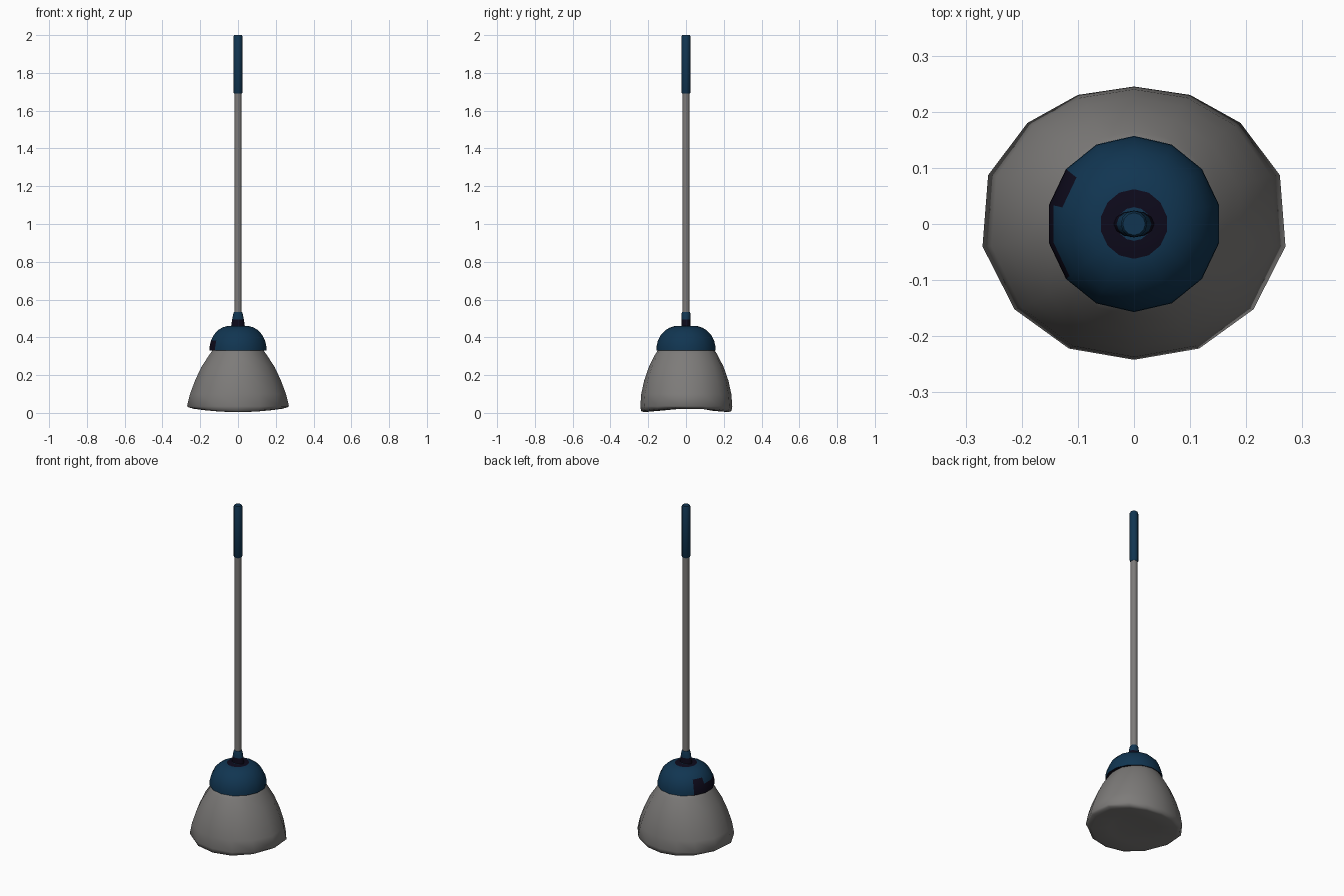
import bpy, bmesh, math

if "Cube" in bpy.data.objects:
    bpy.data.objects.remove(bpy.data.objects["Cube"])

def mat(name, rgb):
    m = bpy.data.materials.new(name)
    m.diffuse_color = (*rgb, 1)
    m.use_nodes = True
    m.node_tree.nodes["Principled BSDF"].inputs["Base Color"].default_value = m.diffuse_color
    return m

GREY = mat("warm_grey", (0.205, 0.198, 0.192))
BLUE = mat("deep_blue", (0.0055, 0.036, 0.083))
DARK = mat("dark_purple", (0.004, 0.003, 0.011))

def unit_ring(n):
    # starts at +y so that a corner points to the back
    return [(math.sin(2 * math.pi * i / n), math.cos(2 * math.pi * i / n)) for i in range(n)]

def loft(name, rings, outline, mats, angle=50, sag=None, rule=None):
    """Skin (rx, ry, z) rings of a shared outline and close both ends."""
    bm = bmesh.new()
    n = len(outline)
    loops = []
    for k, (rx, ry, z) in enumerate(rings):
        loops.append([bm.verts.new((u * rx, v * ry, z + (sag(k, u, v) if sag else 0)))
                      for u, v in outline])
    for k, (a, b) in enumerate(zip(loops, loops[1:])):
        for i in range(n):
            j = (i + 1) % n
            f = bm.faces.new((a[i], a[j], b[j], b[i]))
            if rule:
                f.material_index = rule(k, i)
    bm.faces.new(loops[0])
    bm.faces.new(loops[-1])
    bmesh.ops.recalc_face_normals(bm, faces=bm.faces[:])
    me = bpy.data.meshes.new(name)
    bm.to_mesh(me)
    bm.free()
    for m in mats:
        me.materials.append(m)
    ob = bpy.data.objects.new(name, me)
    bpy.context.collection.objects.link(ob)
    bpy.ops.object.select_all(action='DESELECT')
    ob.select_set(True)
    bpy.context.view_layer.objects.active = ob
    bpy.ops.object.shade_smooth_by_angle(angle=math.radians(angle))
    return ob

# Bristle head: slightly irregular 14-sided skirt, arched underneath
half = [(.10, .23), (.19, .18), (.26, .087), (.27, -.04), (.213, -.152), (.116, -.222)]
pts = [(0, .245)] + half + [(0, -.242)] + [(-x, y) for x, y in reversed(half)]
outline = [(x / .27, y / .242) for x, y in pts]

def arch(k, u, v):
    return 0.018 * u * u if k < 3 else 0

loft("bristles",
     [(.13, .13, .012), (.235, .222, .004), (.258, .238, .010), (.27, .242, .035),
      (.254, .237, .10), (.228, .222, .17), (.193, .196, .245),
      (.150, .163, .31), (.115, .13, .36)],
     outline, [GREY], angle=75, sag=arch)

# Domed cap with dark patches on one side, round the neck and underneath
def cap_colour(k, i):
    if k == 0 or k >= 7:
        return 1
    if i in (9, 10) and k <= 2:
        return 1
    if i == 11 and k <= 3:
        return 1
    return 0

loft("cap",
     [(.10, .10, .335), (.155, .157, .33), (.154, .156, .352), (.147, .149, .382),
      (.131, .133, .414), (.106, .107, .44), (.082, .082, .453), (.06, .062, .459),
      (.03, .03, .461)],
     unit_ring(14), [BLUE, DARK], rule=cap_colour)

# Tapered neck, wider from side to side
loft("neck",
     [(.037, .024, .455), (.031, .024, .495), (.025, .024, .525), (.021, .021, .534)],
     unit_ring(12), [BLUE, DARK], rule=lambda k, i: 1 if k == 0 else 0)

# Pole and grip
loft("pole", [(.019, .019, .52), (.019, .019, 1.71)], unit_ring(12), [GREY])
loft("grip",
     [(.020, .020, 1.69), (.0235, .0235, 1.696), (.0235, .0235, 1.993), (.020, .020, 2.0)],
     unit_ring(12), [BLUE])
